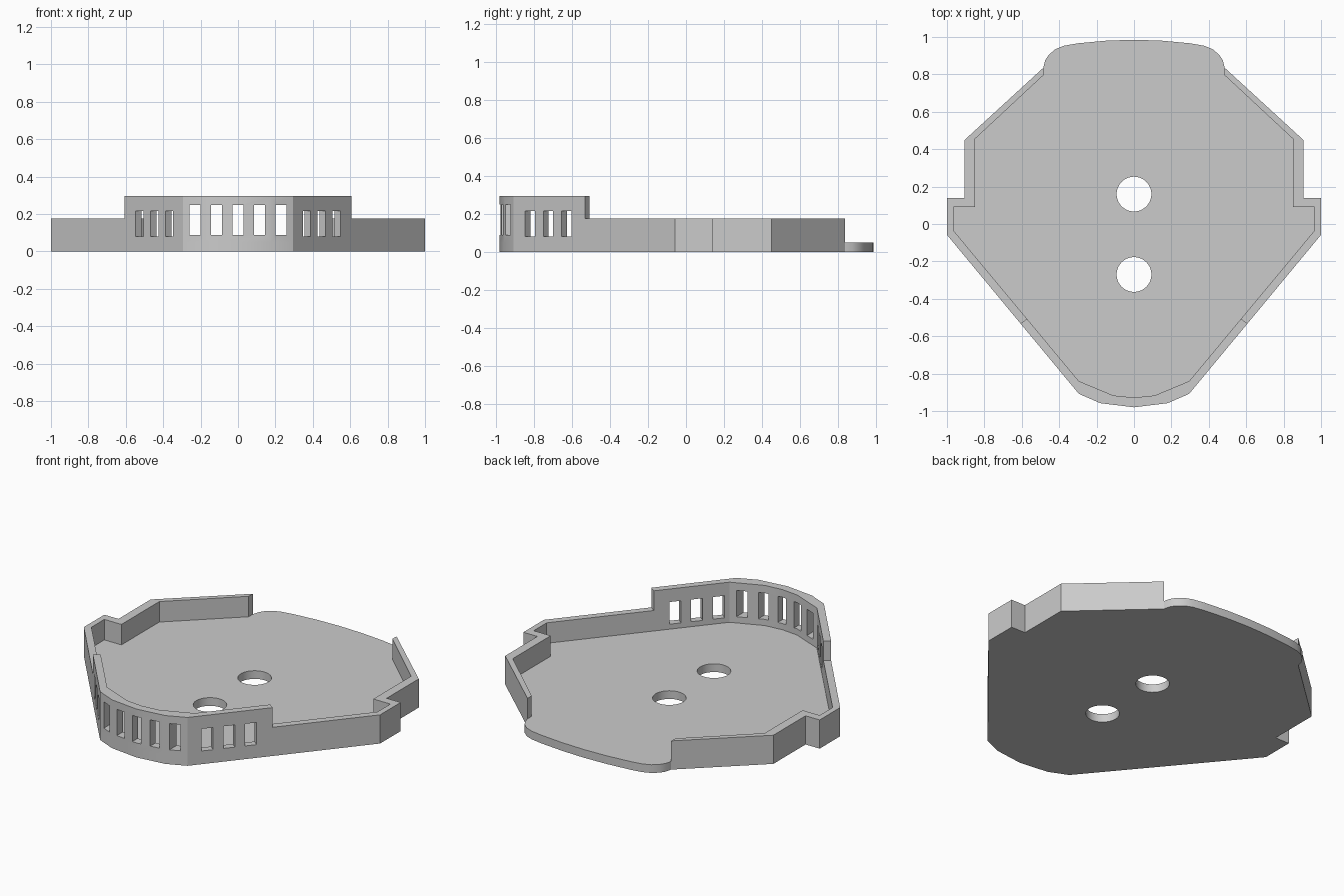
import bpy, bmesh, math
from mathutils import Matrix

old = bpy.data.objects.get("Cube")
if old:
    bpy.data.objects.remove(old, do_unlink=True)

grey = bpy.data.materials.new("plain grey")
grey.use_nodes = True
grey.diffuse_color = (0.6, 0.6, 0.6, 1)
grey.node_tree.nodes["Principled BSDF"].inputs["Base Color"].default_value = (0.6, 0.6, 0.6, 1)

FLOOR, RIM, TALL = 0.05, 0.175, 0.295


def finish(name, bm, helper=True):
    bmesh.ops.recalc_face_normals(bm, faces=bm.faces)
    mesh = bpy.data.meshes.new(name)
    bm.to_mesh(mesh)
    bm.free()
    mesh.materials.append(grey)
    ob = bpy.data.objects.new(name, mesh)
    bpy.context.collection.objects.link(ob)
    ob.hide_render = helper
    return ob


def prism(name, points, z0, z1, helper=True):
    """Extrude a plan outline from z0 to z1."""
    bm = bmesh.new()
    face = bm.faces.new([bm.verts.new((x, y, z0)) for x, y in points])
    ext = bmesh.ops.extrude_face_region(bm, geom=[face])
    top = [v for v in ext["geom"] if isinstance(v, bmesh.types.BMVert)]
    bmesh.ops.translate(bm, verts=top, vec=(0, 0, z1 - z0))
    return finish(name, bm, helper)


def box(name, centre, size, turn=0):
    bm = bmesh.new()
    matrix = (Matrix.Translation(centre) @ Matrix.Rotation(turn, 4, "Z")
              @ Matrix.Diagonal((*size, 1)))
    bmesh.ops.create_cube(bm, size=1, matrix=matrix)
    return finish(name, bm)


def flip(points):
    return [(-x, y) for x, y in reversed(points)]


# Plan lines of the left half, running front to back
nose_out = [(0, -0.98), (0.18, -0.958), (0.295, -0.908)]
nose_in = [(0, -0.928), (0.11, -0.917), (0.295, -0.84)]
step_out, step_in = (0.607, -0.532), (0.572, -0.507)
side_out = [(1, -0.058), (1, 0.14), (0.905, 0.14), (0.905, 0.45), (0.485, 0.835)]
side_in = [(0.965, -0.035), (0.965, 0.09), (0.85, 0.09), (0.85, 0.455), (0.485, 0.795)]
tab = [(0.475, 0.875), (0.455, 0.905), (0.42, 0.935), (0.375, 0.953),
       (0.3, 0.966), (0.15, 0.98), (0, 0.985)]

# Floor plate with rounded rear tab
half = nose_out + [step_out] + side_out + tab
tray = prism("tray", half + flip(half[1:-1]), 0, FLOOR, helper=False)

# Tall front wall and the lower side walls
outer, inner = nose_out + [step_out], nose_in + [step_in]
front = flip(outer[1:]) + outer + inner[::-1] + flip(inner[1:])[::-1]
adds = [prism("front_wall", front, FLOOR, TALL)]
side = [step_out] + side_out + side_in[::-1] + [step_in]
adds.append(prism("left_wall", side, FLOOR, RIM))
adds.append(prism("right_wall", flip(side), FLOOR, RIM))

# Window cutters: five across the nose, three on each diagonal
cuts = [box("nose_window", (i * 0.115, -0.92, 0.168), (0.057, 0.3, 0.16))
        for i in range(-2, 3)]
slope = math.atan2(0.85, 0.705)
for s in (-1, 1):
    for y in (-0.82, -0.724, -0.628):
        x = 0.295 + (y + 0.908) / math.tan(slope)
        cuts.append(box("side_window", (s * (x - 0.018), y + 0.014, 0.148),
                        (0.066, 0.13, 0.135), s * slope))

# Round floor holes
for y in (0.16, -0.27):
    ring = [(0.093 * math.cos(a * math.tau / 40), y + 0.093 * math.sin(a * math.tau / 40))
            for a in range(40)]
    cuts.append(prism("floor_hole", ring, -0.1, 0.15))

# Join and cut, then keep the finished mesh only
for helpers, operation in ((adds, "UNION"), (cuts, "DIFFERENCE")):
    for ob in helpers:
        mod = tray.modifiers.new(ob.name, "BOOLEAN")
        mod.operation, mod.solver, mod.object = operation, "EXACT", ob
bpy.context.view_layer.update()
result = bpy.data.meshes.new_from_object(
    tray.evaluated_get(bpy.context.evaluated_depsgraph_get()))
tray.modifiers.clear()
tray.data = result
for ob in adds + cuts:
    bpy.data.objects.remove(ob, do_unlink=True)

# Smooth the curved nose, tab and holes; keep corners sharp
bpy.ops.object.select_all(action="DESELECT")
tray.select_set(True)
bpy.context.view_layer.objects.active = tray
bpy.ops.object.shade_smooth_by_angle(angle=math.radians(25))
